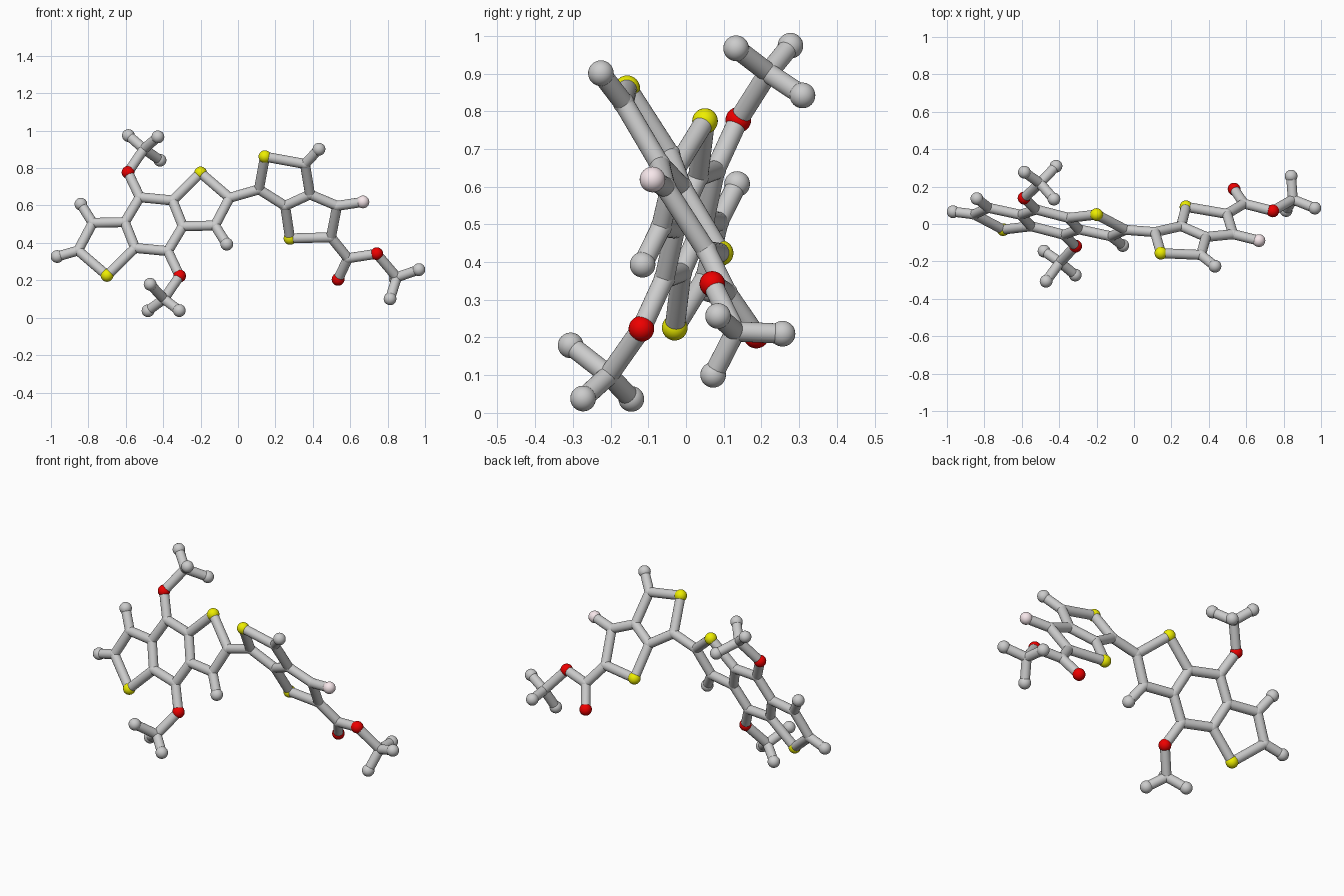
import bpy, bmesh
from mathutils import Vector, Matrix

if "Cube" in bpy.data.objects:
    bpy.data.objects.remove(bpy.data.objects["Cube"])

BOND_R, JOINT_R, ATOM_R = 0.0265, 0.0285, 0.034


def material(name, color):
    m = bpy.data.materials.new(name)
    m.diffuse_color = (*color, 1)
    m.use_nodes = True
    m.node_tree.nodes["Principled BSDF"].inputs["Base Color"].default_value = m.diffuse_color
    return m


MATS = {
    "sulfur": material("yellow", (0.85, 0.85, 0.0)),
    "oxygen": material("red", (0.85, 0.0, 0.0)),
    "fluorine": material("pink", (0.93, 0.80, 0.83)),
}
atoms, bonds = {}, []


def core(x, z):
    """Point on the plane of the left three-ring core."""
    return Vector((x, -0.267 - 0.225 * x + 0.352 * z, z))


def side(x, z):
    """Point on the plane of the right two-ring group."""
    return Vector((x, 0.396 - 0.156 * x - 0.615 * z, z))


def add(key, kind, pos):
    atoms[key] = (kind, Vector(pos))


def link(*keys):
    bonds.extend(zip(keys, keys[1:]))


# left core: half is given, the other half is its point reflection
CENTRE = core(-0.45, 0.5)
half = {
    "s": ("sulfur", -0.70, 0.226), "a": ("joint", -0.855, 0.359),
    "b": ("joint", -0.777, 0.507), "c": ("joint", -0.605, 0.511),
    "d": ("joint", -0.550, 0.373), "h": ("joint", -0.525, 0.644),
    "o": ("oxygen", -0.588, 0.777), "b_end": ("carbon", -0.84, 0.607),
}
for k, (kind, x, z) in half.items():
    p = core(x, z)
    add(k + "1", kind, p)
    add(k + "2", kind, 2 * CENTRE - p)
for i, j in (("1", "2"), ("2", "1")):
    link(*[k + i for k in ("s", "a", "b", "c", "d", "s")])
    link("c" + i, "h" + i, "d" + j)
    link("h" + i, "o" + i)
    link("b" + i, "b_end" + i)
add("a_end", "carbon", core(-0.967, 0.327))
link("a1", "a_end")

# right two-ring group
for k, kind, x, z in [
    ("k", "joint", 0.112, 0.686), ("s3", "sulfur", 0.144, 0.861),
    ("l", "joint", 0.358, 0.822), ("l_end", "carbon", 0.433, 0.901),
    ("m", "joint", 0.385, 0.659), ("n", "joint", 0.252, 0.598),
    ("s4", "sulfur", 0.278, 0.424), ("q", "joint", 0.497, 0.430),
    ("p", "joint", 0.530, 0.598), ("f", "fluorine", 0.668, 0.619),
    ("r", "joint", 0.588, 0.318), ("o3", "oxygen", 0.535, 0.205),
    ("o4", "oxygen", 0.742, 0.342),
]:
    add(k, kind, side(x, z))
link("a2", "k", "s3", "l", "m", "n", "k")
link("n", "s4", "q", "p", "m")
link("l", "l_end")
link("p", "f")
link("q", "r", "o4")
link("r", "o3")

# three-pronged end groups
for base, hub, ends in [
    ("o1", (-0.503, 0.218, 0.902),
     [(-0.586, 0.277, 0.974), (-0.428, 0.133, 0.967), (-0.417, 0.309, 0.842)]),
    ("o2", (-0.396, -0.205, 0.100),
     [(-0.470, -0.306, 0.179), (-0.314, -0.273, 0.038), (-0.481, -0.145, 0.037)]),
    ("o4", (0.849, 0.131, 0.216),
     [(0.967, 0.085, 0.257), (0.813, 0.072, 0.101), (0.840, 0.256, 0.210)]),
]:
    hk = base + "_hub"
    add(hk, "joint", hub)
    link(base, hk)
    for n, e in enumerate(ends):
        add(f"{hk}{n}", "carbon", e)
        link(hk, f"{hk}{n}")


def finish(bm, name, kind=None):
    for f in bm.faces:
        f.smooth = len(f.verts) <= 4
    me = bpy.data.meshes.new(name)
    bm.to_mesh(me)
    bm.free()
    ob = bpy.data.objects.new(name, me)
    bpy.context.collection.objects.link(ob)
    if kind in MATS:
        me.materials.append(MATS[kind])


# ball for every atom
for key, (kind, pos) in atoms.items():
    bm = bmesh.new()
    bmesh.ops.create_uvsphere(bm, u_segments=28, v_segments=16,
                              radius=JOINT_R if kind == "joint" else ATOM_R,
                              matrix=Matrix.Translation(pos))
    finish(bm, f"{kind}_ball_{key}", kind)

# grey rod for every bond
for a, b in bonds:
    p, q = atoms[a][1], atoms[b][1]
    d = q - p
    bm = bmesh.new()
    mat = Matrix.Translation((p + q) / 2) @ d.to_track_quat("Z", "Y").to_matrix().to_4x4()
    bmesh.ops.create_cone(bm, cap_ends=True, segments=24, radius1=BOND_R,
                          radius2=BOND_R, depth=d.length, matrix=mat)
    finish(bm, f"bond_rod_{a}_{b}")
